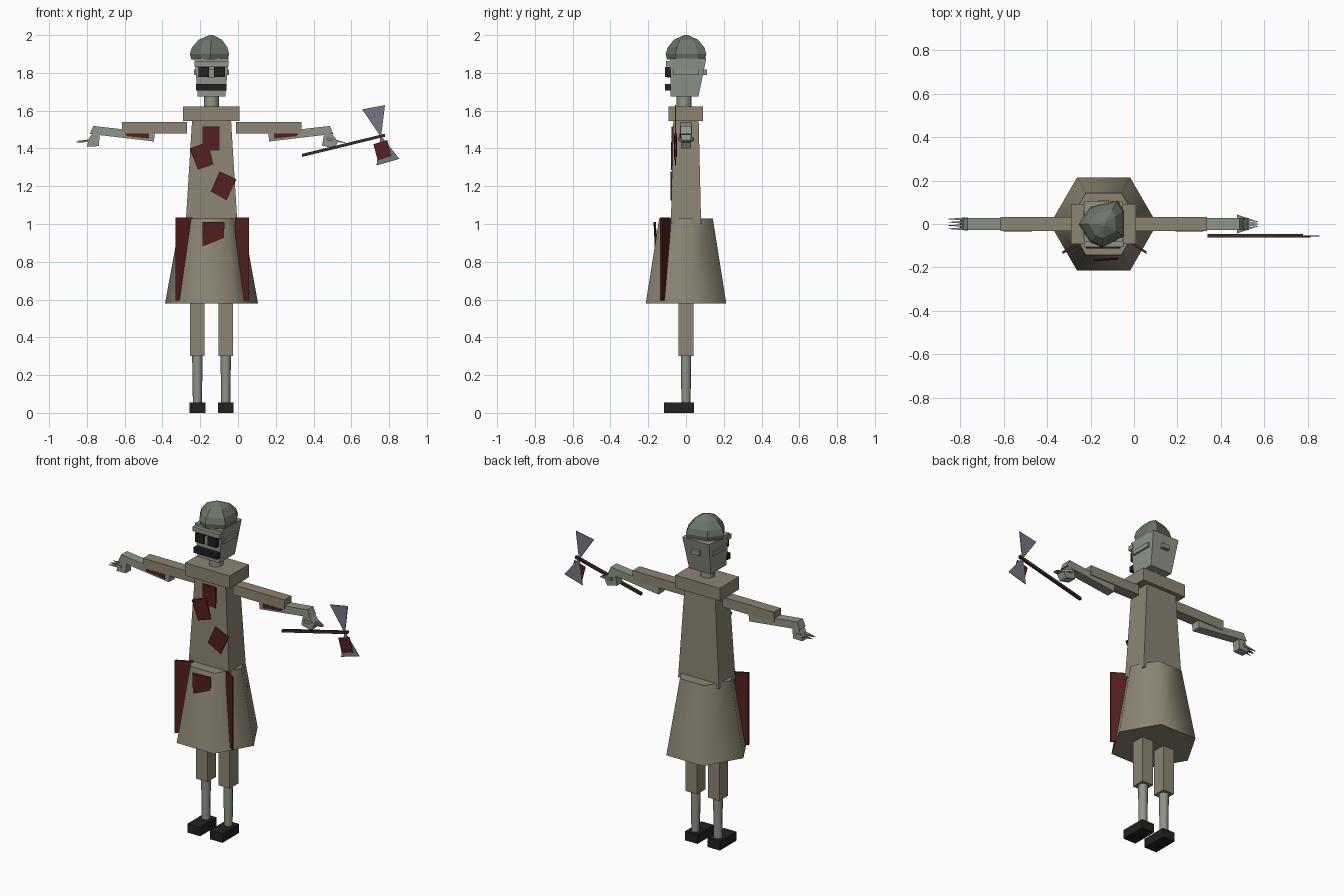
import bpy, bmesh, math
from mathutils import Vector

C = -0.14  # body centre line


def material(name, r, g, b):
    m = bpy.data.materials.new(name)
    m.diffuse_color = (r, g, b, 1)
    return m


CLOTH = material("cloth", 0.26, 0.235, 0.175)
SKIN = material("skin", 0.27, 0.30, 0.245)
HAIR = material("hair", 0.15, 0.18, 0.145)
BLACK = material("black", 0.014, 0.015, 0.015)
RED = material("dark_red", 0.09, 0.014, 0.014)
WOOD = material("wood", 0.045, 0.027, 0.02)
STEEL = material("steel", 0.18, 0.18, 0.22)


def loft(name, rings, mat, smooth=0):
    """Bridge equal-sized rings of points and cap both ends."""
    bm = bmesh.new()
    vs = [[bm.verts.new(p) for p in ring] for ring in rings]
    n = len(vs[0])
    for a, b in zip(vs, vs[1:]):
        for i in range(n):
            j = (i + 1) % n
            bm.faces.new((a[i], a[j], b[j], b[i]))
    bm.faces.new(vs[0][::-1])
    bm.faces.new(vs[-1])
    bmesh.ops.recalc_face_normals(bm, faces=bm.faces)
    me = bpy.data.meshes.new(name)
    bm.to_mesh(me)
    bm.free()
    me.materials.append(mat)
    ob = bpy.data.objects.new(name, me)
    bpy.context.collection.objects.link(ob)
    if smooth:
        bpy.ops.object.select_all(action='DESELECT')
        ob.select_set(True)
        bpy.context.view_layer.objects.active = ob
        bpy.ops.object.shade_smooth_by_angle(angle=math.radians(smooth))
    return ob


def rect(x0, x1, y0, y1, z):
    return [(x0, y0, z), (x1, y0, z), (x1, y1, z), (x0, y1, z)]


def box(name, x0, x1, y0, y1, z0, z1, mat):
    return loft(name, [rect(x0, x1, y0, y1, z0), rect(x0, x1, y0, y1, z1)], mat)


def ngon(n, r, x, y, z):
    return [(x + r * math.cos(2 * math.pi * i / n),
             y + r * math.sin(2 * math.pi * i / n), z) for i in range(n)]


def plate(name, xz, y0, y1, mat):
    """Front-view outline given thickness in y."""
    return loft(name, [[(x, y, z) for x, z in xz] for y in (y0, y1)], mat)


def spike(name, a, b, r, mat):
    """Four-sided finger tapering from a to b."""
    a, b = Vector(a), Vector(b)
    q = [Vector((0, s * r, t * r)) for s, t in ((-1, -1), (1, -1), (1, 1), (-1, 1))]
    return loft(name, [[a + v for v in q], [b + v * 0.15 for v in q]], mat)


# legs and shoes
for side, s in (("left", -1), ("right", 1)):
    x = C + s * 0.075
    box(side + "_shoe", x - 0.042, x + 0.042, -0.116, 0.042, 0, 0.055, BLACK)
    loft(side + "_shin", [ngon(8, 0.024, x, 0, 0.05), ngon(8, 0.028, x, 0, 0.32)], SKIN, 50)
    box(side + "_trouser_leg", x - 0.038, x + 0.038, -0.041, 0.041, 0.30, 0.80, CLOTH)

# skirt and torso
loft("skirt", [ngon(6, 0.246, C, 0, 0.58), ngon(6, 0.164, C, 0, 1.03)], CLOTH, 65)
loft("torso", [rect(-0.277, -0.003, -0.08, 0.08, 1.0),
               rect(-0.24, -0.04, -0.066, 0.066, 1.6)], CLOTH)
box("shoulder_yoke", -0.291, 0.009, -0.093, 0.091, 1.544, 1.621, CLOTH)

# head
loft("neck", [ngon(8, 0.04, C, -0.01, 1.6), ngon(8, 0.04, C, -0.01, 1.7)], SKIN, 50)
loft("head", [rect(-0.213, -0.067, -0.082, 0.066, 1.675),
              rect(-0.23, -0.05, -0.084, 0.107, 1.875)], SKIN)
box("brow", -0.231, -0.049, -0.106, -0.07, 1.835, 1.862, SKIN)
box("nose", -0.161, -0.122, -0.10, -0.07, 1.775, 1.82, SKIN)
box("mouth_bar", -0.222, -0.062, -0.112, -0.08, 1.708, 1.742, BLACK)
for side, s in (("left", -1), ("right", 1)):
    x = C + s * 0.042
    box(side + "_eye", x - 0.028, x + 0.028, -0.112, -0.08, 1.777, 1.832, BLACK)
box("temple_strap", -0.233, -0.047, -0.065, 0.065, 1.79, 1.817, SKIN)
box("strap_knot", -0.165, -0.115, 0.08, 0.111, 1.79, 1.817, SKIN)

# faceted hair cap
outline = [(-0.255, 0), (-0.2, -0.085), (-0.145, -0.108), (-0.047, -0.055),
           (-0.047, 0.06), (-0.075, 0.108), (-0.2, 0.078)]
levels = [(0.93, 1.872), (1.0, 1.9), (0.9, 1.935), (0.6, 1.975), (0.1, 2.0)]
loft("hair", [[(C + (x - C) * k, y * k, z) for x, y in outline] for k, z in levels], HAIR)

# arms mirrored about the body
for side, s in (("left", -1), ("right", 1)):
    def m(pts):
        return [(C + s * x, z) for x, z in pts]
    plate(side + "_sleeve", m([(0.13, 1.54), (0.475, 1.54), (0.475, 1.48), (0.13, 1.48)]),
          -0.033, 0.033, CLOTH)
    plate(side + "_forearm", m([(0.305, 1.437), (0.30, 1.482), (0.626, 1.519), (0.645, 1.477)]),
          -0.028, 0.028, SKIN)
    plate(side + "_sleeve_patch", m([(0.33, 1.452), (0.33, 1.48), (0.46, 1.48), (0.45, 1.465)]),
          -0.034, -0.027, RED)

# left hand with straight fingers
plate("left_palm", [(-0.80, 1.41), (-0.737, 1.412), (-0.732, 1.475), (-0.775, 1.475), (-0.79, 1.45)],
      -0.025, 0.025, SKIN)
for i in range(4):
    y = -0.022 + i * 0.015
    spike("left_finger", (-0.765, y, 1.443), (-0.855, y, 1.432 + 0.006 * (i % 2)), 0.008, SKIN)

# right hand with fingers closing to a point
plate("right_palm", [(0.445, 1.415), (0.51, 1.40), (0.53, 1.435), (0.50, 1.475), (0.455, 1.475)],
      -0.027, 0.027, SKIN)
for i in range(4):
    y = -0.034 + i * 0.0227
    spike("right_finger", (0.475, y, 1.45), (0.57, y * 0.3, 1.43), 0.009, SKIN)

# double axe
plate("axe_handle", [(0.338, 1.355), (0.778, 1.462), (0.778, 1.478), (0.338, 1.371)],
      -0.063, -0.047, WOOD)
plate("axe_upper_blade", [(0.657, 1.607), (0.778, 1.629), (0.757, 1.46)], -0.057, -0.053, STEEL)
plate("axe_lower_blade", [(0.755, 1.47), (0.855, 1.345), (0.733, 1.31)], -0.057, -0.053, STEEL)
plate("axe_stain", [(0.717, 1.422), (0.79, 1.445), (0.813, 1.36), (0.74, 1.336)],
      -0.061, -0.056, RED)

# stains on the chest and skirt
stains = [[(-0.187, 1.515), (-0.097, 1.515), (-0.097, 1.39), (-0.187, 1.39)],
          [(-0.256, 1.40), (-0.16, 1.435), (-0.13, 1.315), (-0.213, 1.287)],
          [(-0.097, 1.278), (-0.008, 1.237), (-0.06, 1.125), (-0.145, 1.172)]]
for xz, y in zip(stains, (-0.072, -0.076, -0.079)):
    plate("chest_stain", xz, y - 0.004, y + 0.006, RED)
loft("skirt_stain", [[(-0.187, y - 0.172, 1.01), (-0.071, y - 0.164, 1.01),
                      (-0.076, y - 0.157, 0.905), (-0.187, y - 0.164, 0.855)]
                     for y in (0, 0.004)], RED)

# red side panels cutting into the skirt
for side, a, b in (("left", (-0.33, -0.138), (-0.24, -0.093)),
                   ("right", (0.058, -0.138), (-0.015, -0.093))):
    loft(side + "_skirt_panel", [[(*a, z), (*b, z), (b[0], b[1] + 0.012, z), (a[0], a[1] + 0.012, z)]
                                 for z in (0.595, 1.035)], RED)
